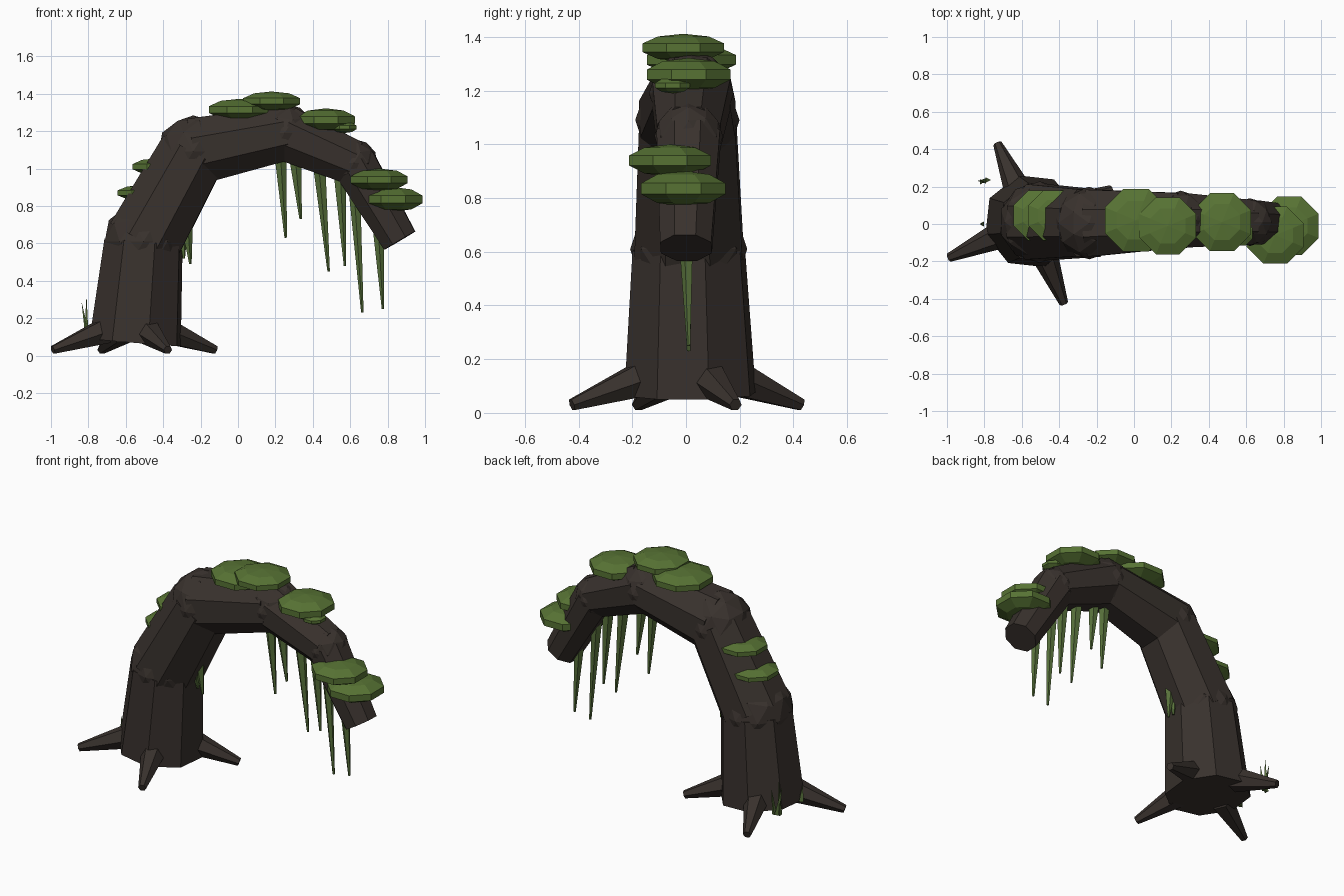
import bpy, bmesh, math
from mathutils import Vector, Matrix

if "Cube" in bpy.data.objects:
    bpy.data.objects.remove(bpy.data.objects["Cube"])


def material(name, rgb):
    m = bpy.data.materials.new(name)
    m.diffuse_color = (*rgb, 1)
    m.use_nodes = True
    m.node_tree.nodes["Principled BSDF"].inputs["Base Color"].default_value = m.diffuse_color
    return m


BARK = material("bark", (0.040, 0.031, 0.026))
MOSS = material("moss", (0.095, 0.17, 0.034))
VINE = material("vine", (0.10, 0.17, 0.045))


def finish(name, bm, mat):
    mesh = bpy.data.meshes.new(name)
    bm.to_mesh(mesh)
    bm.free()
    mesh.materials.append(mat)
    ob = bpy.data.objects.new(name, mesh)
    bpy.context.collection.objects.link(ob)
    return ob


def limb(name, a, b, r1, r2, sides, mat):
    """Tapered faceted cylinder from point a to point b."""
    a, b = Vector(a), Vector(b)
    d = b - a
    rot = d.to_track_quat('Z', 'Y').to_matrix().to_4x4()
    spin = Matrix.Rotation(math.pi / sides, 4, 'Z')
    bm = bmesh.new()
    bmesh.ops.create_cone(bm, cap_ends=True, segments=sides, radius1=r1, radius2=r2,
                          depth=d.length,
                          matrix=Matrix.Translation((a + b) / 2) @ rot @ spin)
    return finish(name, bm, mat)


def blob(name, c, size, mat, segs=8, rings=5):
    """Squashed low-poly ball."""
    bm = bmesh.new()
    bmesh.ops.create_uvsphere(bm, u_segments=segs, v_segments=rings, radius=1,
                              matrix=Matrix.Translation(c) @ Matrix.Diagonal((*size, 1))
                              @ Matrix.Rotation(math.pi / 8, 4, 'Z'))
    return finish(name, bm, mat)


# Arching trunk: straight tapered segments with rounded knuckles at the bends
path = [((-0.55, 0.015, 0.07), 0.255), ((-0.505, 0.01, 0.61), 0.218),
        ((-0.24, 0.005, 1.09), 0.194), ((0.25, 0.02, 1.19), 0.158),
        ((0.62, 0.01, 1.03), 0.128), ((0.865, 0, 0.615), 0.103)]
for i in range(5):
    (a, ra), (b, rb) = path[i], path[i + 1]
    limb(f"trunk_segment_{i + 1}", a, b, ra, rb, 8, BARK)
for i, (p, r) in enumerate(path[1:5]):
    bm = bmesh.new()
    bmesh.ops.create_icosphere(bm, subdivisions=2, radius=r * 1.0,
                               matrix=Matrix.Translation(p))
    finish(f"trunk_knuckle_{i + 1}", bm, BARK)

# Roots spreading over the ground
base = Vector((-0.55, 0.015, 0.13))
for i, tip in enumerate([(-0.99, -0.18, 0.03), (-0.73, 0.43, 0.03),
                         (-0.375, -0.425, 0.03), (-0.12, 0.185, 0.03)]):
    tip = Vector(tip)
    out = tip - base
    out.z = 0
    start = base + out.normalized() * 0.18
    limb(f"root_{i + 1}", start, tip, 0.075, 0.024, 6, BARK)

# Moss cushions: centre, radius, half height
cushions = [((0.01, 0.02, 1.315), 0.18, 0.058), ((0.18, -0.01, 1.36), 0.165, 0.052),
            ((0.47, 0.01, 1.26), 0.168, 0.062), ((0.57, -0.05, 1.22), 0.07, 0.03),
            ((0.755, -0.06, 0.94), 0.165, 0.06), ((0.83, -0.01, 0.835), 0.17, 0.066),
            ((-0.43, 0.045, 1.01), 0.145, 0.045), ((-0.51, 0.045, 0.87), 0.145, 0.042)]
for i, (c, r, h) in enumerate(cushions):
    blob(f"moss_{i + 1}", c, (r * 1.05, r * 1.05, h), MOSS)

# Hanging vines: x and z of the top, then x and z of the tip
vines = [(0.225, 1.10, 0.255, 0.63), (0.305, 1.07, 0.335, 0.73),
         (0.435, 1.02, 0.485, 0.45), (0.545, 0.97, 0.572, 0.48),
         (0.62, 0.94, 0.665, 0.23), (0.745, 0.76, 0.775, 0.25),
         (-0.275, 0.72, -0.255, 0.49), (-0.30, 0.72, -0.29, 0.52)]
for i, (x, z, tx, tz) in enumerate(vines):
    limb(f"vine_{i + 1}", (x, 0, z), (tx, 0.01, tz), 0.035, 0.007, 5, VINE)

# Grass blades by the base
for i, (x, y, lean, z) in enumerate([(-0.80, 0.23, -0.035, 0.28), (-0.815, 0.225, 0.005, 0.31),
                                     (-0.785, 0.235, 0.02, 0.25), (-0.81, 0.0, -0.01, 0.2)]):
    limb(f"grass_blade_{i + 1}", (x, y, 0.10), (x + lean, y, z), 0.016, 0.001, 3, VINE)
